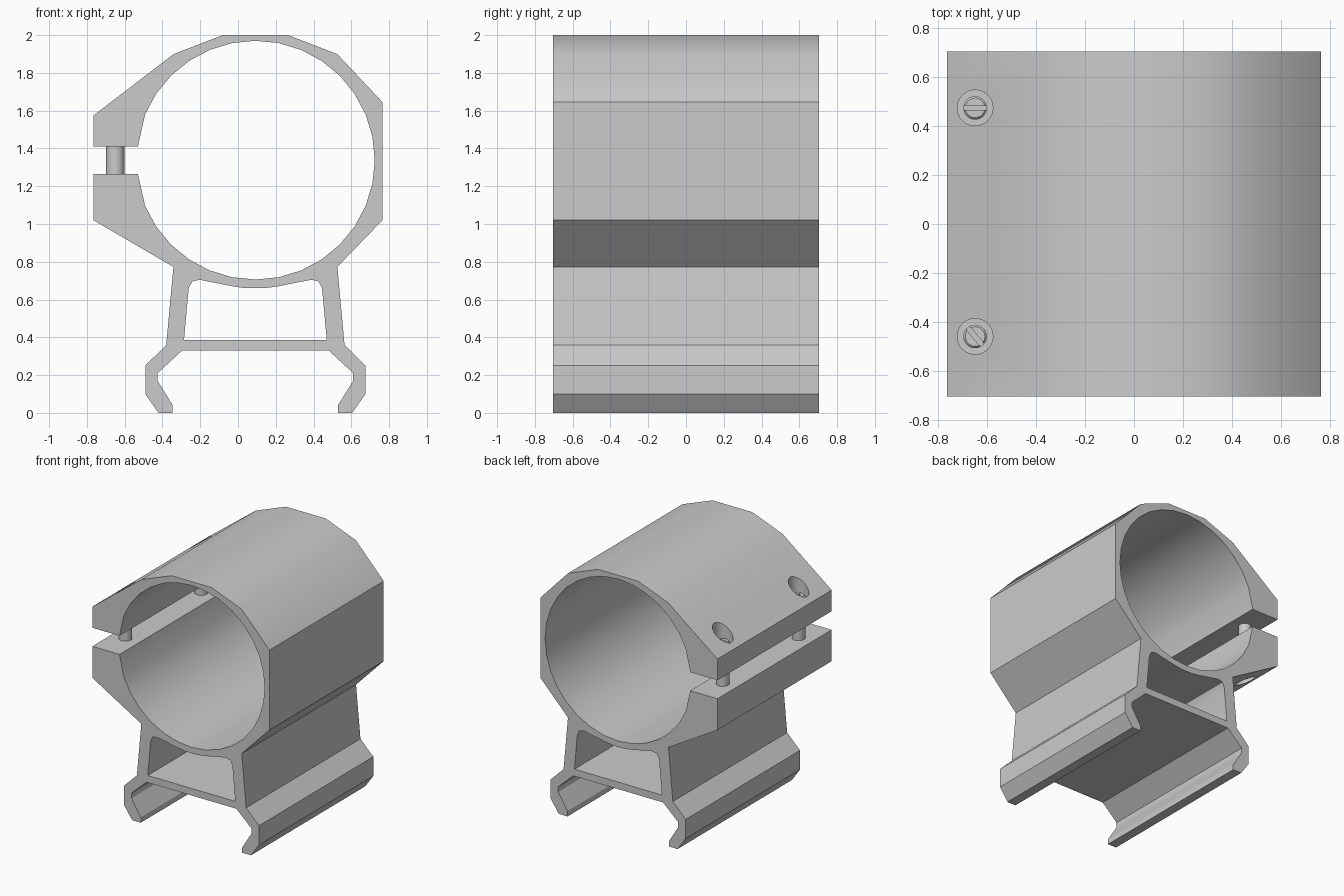
import bpy, bmesh
from math import sin, cos, pi, radians
from mathutils import Matrix, Vector

if "Cube" in bpy.data.objects:
    bpy.data.objects.remove(bpy.data.objects["Cube"])

CX, CZ, R, HALF = 0.092, 1.338, 0.632, 0.705


def make_object(name, bm):
    bmesh.ops.recalc_face_normals(bm, faces=bm.faces[:])
    me = bpy.data.meshes.new(name)
    bm.to_mesh(me)
    bm.free()
    ob = bpy.data.objects.new(name, me)
    bpy.context.collection.objects.link(ob)
    return ob


def select_only(ob):
    bpy.ops.object.select_all(action='DESELECT')
    ob.select_set(True)
    bpy.context.view_layer.objects.active = ob


def extrude_profile(name, loops):
    bm = bmesh.new()
    for pts in loops:
        vs = [bm.verts.new((x, -HALF, z)) for x, z in pts]
        for a, b in zip(vs, vs[1:] + vs[:1]):
            bm.edges.new((a, b))
    bmesh.ops.triangle_fill(bm, edges=bm.edges[:], use_beauty=True, use_dissolve=False)
    ext = bmesh.ops.extrude_face_region(bm, geom=bm.faces[:])
    verts = [g for g in ext['geom'] if isinstance(g, bmesh.types.BMVert)]
    bmesh.ops.translate(bm, verts=verts, vec=(0, 2 * HALF, 0))
    return make_object(name, bm)


def cylinder(name, x, y, z0, z1, r, chamfer=0.0):
    bm = bmesh.new()
    m = Matrix.Translation((x, y, (z0 + z1) / 2))
    bmesh.ops.create_cone(bm, cap_ends=True, segments=32, radius1=r, radius2=r,
                          depth=z1 - z0, matrix=m)
    if chamfer:
        rim = [e for e in bm.edges if all(abs(v.co.z - z1) < 1e-5 for v in e.verts)]
        bmesh.ops.bevel(bm, geom=rim, offset=chamfer, segments=1, affect='EDGES')
    return make_object(name, bm)


def cut(ob, cutter):
    cutter.hide_render = True
    mod = ob.modifiers.new("cut", 'BOOLEAN')
    mod.operation, mod.solver, mod.object = 'DIFFERENCE', 'EXACT', cutter
    select_only(ob)
    bpy.ops.object.modifier_apply(modifier=mod.name)
    bpy.data.objects.remove(cutter)


def smooth(ob):
    select_only(ob)
    bpy.ops.object.shade_smooth_by_angle(angle=radians(30))


# Clamp ring outside, then the right rail foot mirrored to the left
ring_top = [(-0.765, 1.41), (-0.765, 1.575), (-0.34, 1.90), (-0.08, 2.0), (0.265, 2.0),
            (0.525, 1.90), (0.765, 1.645), (0.765, 1.02)]
foot = [(0.434, 0.773), (0.472, 0.36), (0.583, 0.25), (0.583, 0.10), (0.513, 0),
        (0.438, 0), (0.438, 0.042), (0.518, 0.17), (0.518, 0.21), (0.388, 0.33)]
feet = [(CX + x, z) for x, z in foot] + [(CX - x, z) for x, z in reversed(foot)]
jaw = [(-0.765, 1.02), (-0.765, 1.265), (-0.53, 1.265)]
# Bore arc, open at the clamp slot
bore = [(CX + R * cos(a), CZ + R * sin(a))
        for a in (-14 / 16 * pi + i * pi / 16 for i in range(29))]
outline = ring_top + feet + jaw + bore + [(-0.53, 1.41)]
# Opening under the ring
half_win = [(0.0, 0.66), (0.05, 0.66), (0.12, 0.67), (0.297, 0.705), (0.335, 0.695),
            (0.353, 0.66), (0.378, 0.385)]
window = [(CX + x, z) for x, z in half_win] + [(CX - x, z) for x, z in reversed(half_win[1:])]
body = extrude_profile("mount_body", [outline, window])

# Screws in recessed holes, each with a slotted end
for side, y, ang in (("rear", 0.475, 0), ("front", -0.46, -50)):
    cut(body, cylinder("recess_cutter", -0.65, y, 1.56, 1.9, 0.073))
    cut(body, cylinder("lower_cutter", -0.65, y, 0.8, 1.04, 0.073))
    screw = cylinder(side + "_screw", -0.65, y, 1.0, 1.60, 0.048, 0.008)
    bm = bmesh.new()
    m = (Matrix.Translation((-0.65, y, 1.60)) @ Matrix.Rotation(radians(ang), 4, 'Z')
         @ Matrix.Diagonal(Vector((0.2, 0.02, 0.04, 1))))
    bmesh.ops.create_cube(bm, size=1, matrix=m)
    cut(screw, make_object("slot_cutter", bm))
    smooth(screw)
smooth(body)
